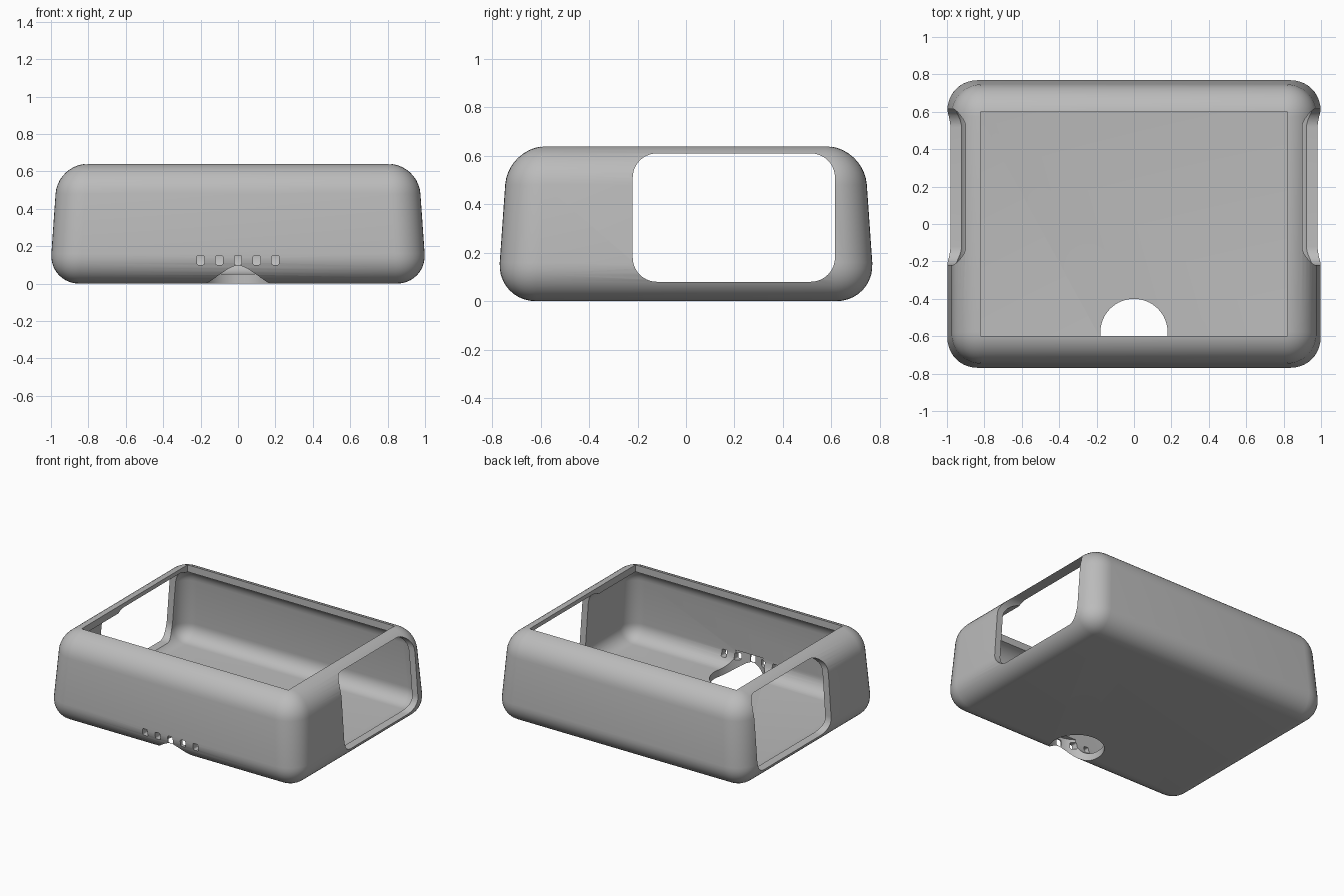
import bpy, bmesh
from mathutils import Matrix, Vector

default = bpy.data.objects.get("Cube")
if default:
    bpy.data.objects.remove(default, do_unlink=True)

grey = bpy.data.materials.new("plain grey")
grey.use_nodes = True
colour = (0.5, 0.5, 0.5, 1)
grey.diffuse_color = colour
grey.node_tree.nodes["Principled BSDF"].inputs["Base Color"].default_value = colour

TAPER = 0.07


def add_object(name, bm):
    bmesh.ops.recalc_face_normals(bm, faces=bm.faces)
    mesh = bpy.data.meshes.new(name)
    bm.to_mesh(mesh)
    bm.free()
    obj = bpy.data.objects.new(name, mesh)
    bpy.context.collection.objects.link(obj)
    return obj


def rounded_box(name, lo, hi, radius=0, segments=10, axis=None, taper=0):
    """Box from lo to hi; rounds all edges, or only those along one axis."""
    lo, hi = Vector(lo), Vector(hi)
    bm = bmesh.new()
    bmesh.ops.create_cube(bm, size=1)
    for v in bm.verts:
        v.co = (lo + hi) / 2 + v.co * (hi - lo)
        if v.co.z == hi.z or v.co.z > (lo.z + hi.z) / 2:
            for i in (0, 1):
                v.co[i] -= taper * (hi.z - lo.z) * (1 if v.co[i] > 0 else -1)
    if radius:
        edges = [e for e in bm.edges if axis is None
                 or abs((e.verts[0].co - e.verts[1].co)[axis]) > 1e-4]
        bmesh.ops.bevel(bm, geom=edges, offset=radius, segments=segments,
                        profile=0.5, affect='EDGES')
    return add_object(name, bm)


def shell_box(name, inset, radius):
    """Tapered rounded body, shrunk evenly by inset."""
    x, y = 1.009 - inset, 0.78 - inset
    return rounded_box(name, (-x, -y, inset), (x, y, 0.64 - inset), radius, taper=TAPER)


# Outer body and its cavity
body = shell_box("case_shell", 0, 0.16)
cutters = [shell_box("cavity_cutter", 0.05, 0.11)]

# Rectangular opening in the top
cutters.append(rounded_box("top_opening_cutter", (-0.82, -0.6, 0.4), (0.82, 0.6, 0.8)))

# Rounded windows through both sides
cutters.append(rounded_box("side_window_cutter", (-1.2, -0.22, 0.08), (1.2, 0.615, 0.61),
                           0.1, axis=0))

# Round finger notch through the floor at the front
bm = bmesh.new()
bmesh.ops.create_cone(bm, cap_ends=True, segments=64, radius1=0.18, radius2=0.18,
                      depth=0.27, matrix=Matrix.Translation((0, -0.58, 0.035)))
cutters.append(add_object("finger_notch_cutter", bm))

# Row of small slots in the front wall
for i in range(-2, 3):
    x = i * 0.1
    cutters.append(rounded_box("slot_cutter", (x - 0.02, -0.9, 0.1), (x + 0.02, -0.6, 0.15),
                               0.009, 3, axis=1))

for cutter in cutters:
    cutter.hide_render = True
    mod = body.modifiers.new(cutter.name, 'BOOLEAN')
    mod.operation = 'DIFFERENCE'
    mod.solver = 'EXACT'
    mod.object = cutter

# Bake the cuts into the shell and drop the cutters
bpy.context.view_layer.update()
result = bpy.data.meshes.new_from_object(
    body.evaluated_get(bpy.context.evaluated_depsgraph_get()))
body.modifiers.clear()
body.data = result
for cutter in cutters:
    bpy.data.objects.remove(cutter, do_unlink=True)
result.materials.clear()
result.materials.append(grey)

for obj in bpy.context.selected_objects:
    obj.select_set(False)
body.select_set(True)
bpy.context.view_layer.objects.active = body
bpy.ops.object.shade_smooth_by_angle(angle=0.6)
